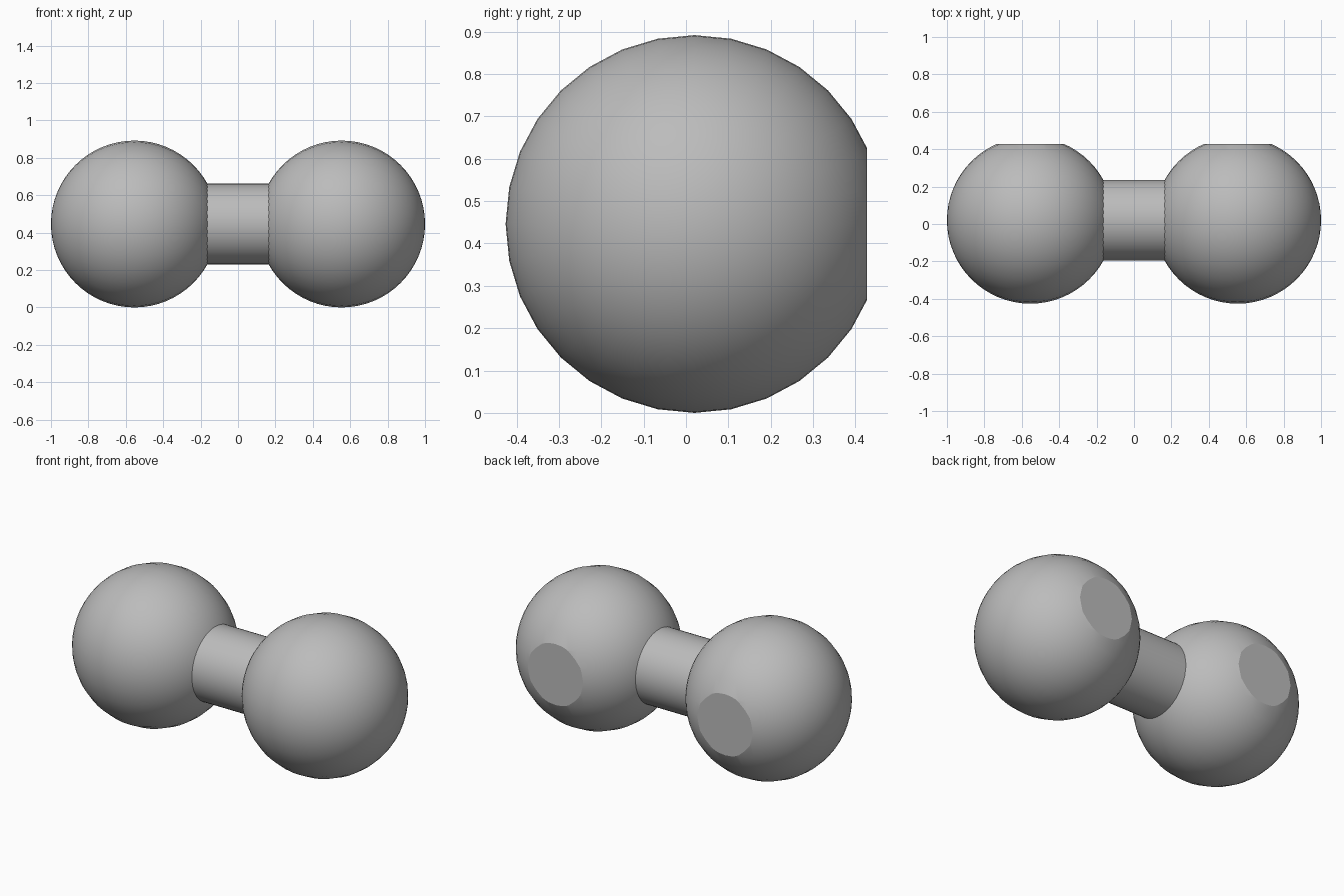
import bpy, bmesh, math
from mathutils import Matrix, Vector

cube = bpy.data.objects.get("Cube")
if cube:
    bpy.data.objects.remove(cube, do_unlink=True)

GREY = (0.5, 0.5, 0.5, 1)
RADIUS, BAR_RADIUS = 0.446, 0.216
END_X, CENTRE_Y, BACK_Y = 0.554, 0.02, 0.427
TO_X = Matrix.Rotation(math.pi / 2, 4, 'Y')

grey = bpy.data.materials.new("grey")
grey.use_nodes = True
grey.diffuse_color = GREY
grey.node_tree.nodes["Principled BSDF"].inputs["Base Color"].default_value = GREY


def finish(name, bm, angle):
    bmesh.ops.recalc_face_normals(bm, faces=bm.faces)
    mesh = bpy.data.meshes.new(name)
    bm.to_mesh(mesh)
    bm.free()
    mesh.materials.append(grey)
    obj = bpy.data.objects.new(name, mesh)
    bpy.context.collection.objects.link(obj)
    bpy.ops.object.select_all(action='DESELECT')
    obj.select_set(True)
    bpy.context.view_layer.objects.active = obj
    bpy.ops.object.shade_smooth_by_angle(angle=math.radians(angle))


# Two ball weights, each cut flat at the back
for side, name in ((1, "left_weight"), (-1, "right_weight")):
    bm = bmesh.new()
    place = Matrix.Translation((side * END_X, CENTRE_Y, RADIUS))
    bmesh.ops.create_uvsphere(bm, u_segments=32, v_segments=32, radius=RADIUS,
                              matrix=place @ TO_X)
    cut = bmesh.ops.bisect_plane(bm, geom=bm.verts[:] + bm.edges[:] + bm.faces[:],
                                 plane_co=Vector((0, BACK_Y, 0)),
                                 plane_no=Vector((0, 1, 0)), clear_outer=True)
    rim = [e for e in cut["geom_cut"] if isinstance(e, bmesh.types.BMEdge)]
    bmesh.ops.contextual_create(bm, geom=rim)
    finish(name, bm, 15)

# Handle joining the weights
bm = bmesh.new()
bmesh.ops.create_cone(bm, cap_ends=True, segments=48, radius1=BAR_RADIUS,
                      radius2=BAR_RADIUS, depth=0.36,
                      matrix=Matrix.Translation((0, CENTRE_Y, RADIUS)) @ TO_X)
finish("handle", bm, 30)
